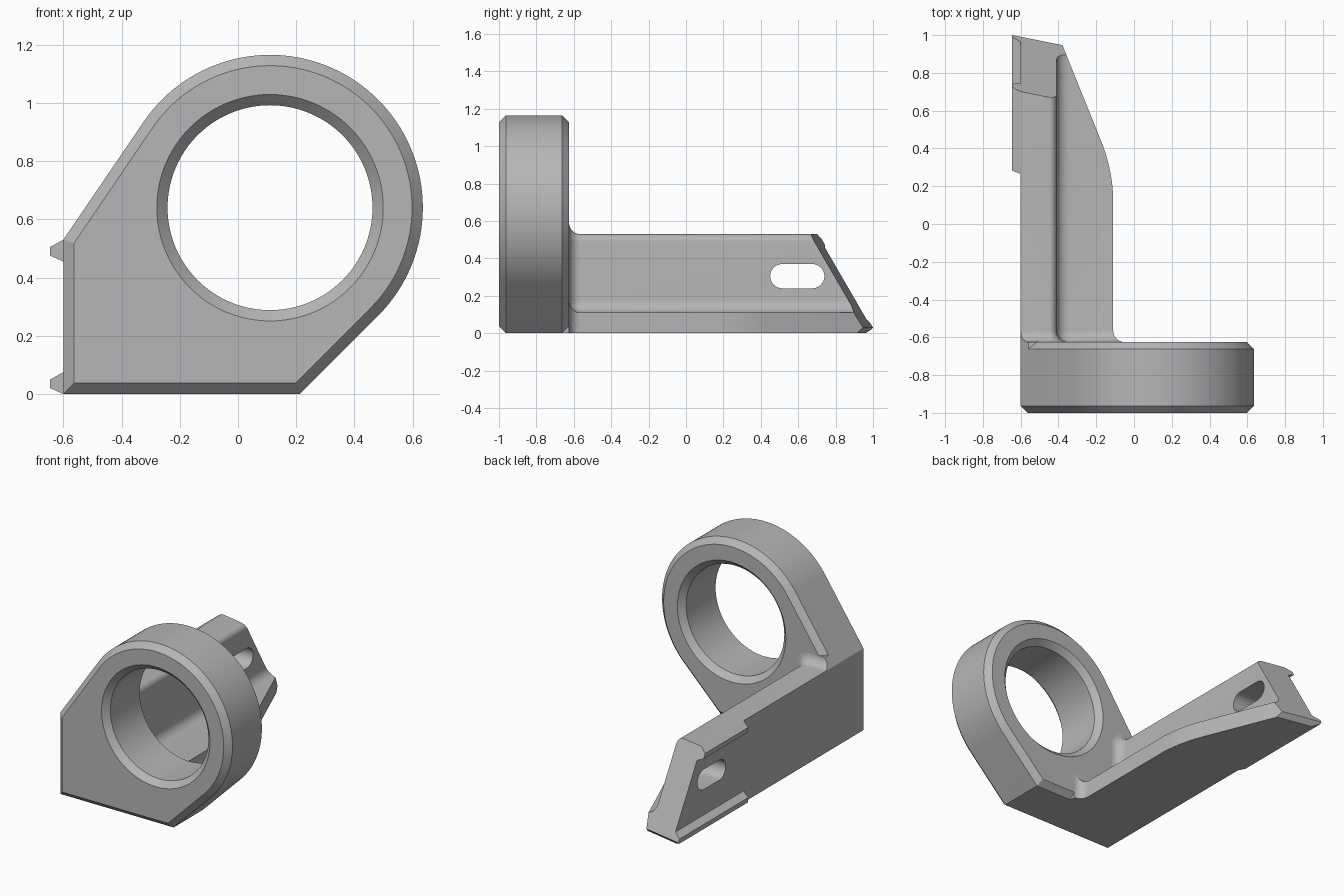
import bpy, bmesh
from math import sin, cos, tan, pi, radians, sqrt
from mathutils import Vector

cube = bpy.data.objects.get("Cube")
if cube:
    bpy.data.objects.remove(cube, do_unlink=True)

grey = bpy.data.materials.new("light grey")
grey.use_nodes = True
GREY = (0.47, 0.47, 0.47, 1)
grey.diffuse_color = GREY
grey.node_tree.nodes["Principled BSDF"].inputs["Base Color"].default_value = GREY


def arc(cx, cz, r, a0, a1, n):
    """Points on a circle arc, angles in degrees."""
    angles = [radians(a0 + (a1 - a0) * i / n) for i in range(n + 1)]
    return [(cx + r * cos(a), cz + r * sin(a)) for a in angles]


def loft(sections):
    """Solid through (y, outline) sections with equal point counts."""
    bm = bmesh.new()
    rings = [[bm.verts.new((x, y, z)) for x, z in pts] for y, pts in sections]
    n = len(rings[0])
    for a, b in zip(rings, rings[1:]):
        for i in range(n):
            j = (i + 1) % n
            bm.faces.new((a[i], a[j], b[j], b[i]))
    bm.faces.new(rings[0])
    bm.faces.new(rings[-1])
    bmesh.ops.remove_doubles(bm, verts=bm.verts, dist=1e-5)
    return bm


def trim(bm, point, normal):
    """Cut away everything on the normal side of a plane and cap the cut."""
    geom = bm.verts[:] + bm.edges[:] + bm.faces[:]
    bmesh.ops.bisect_plane(bm, geom=geom, dist=1e-6, plane_co=point,
                           plane_no=normal, clear_outer=True)
    rim = [e for e in bm.edges if e.is_boundary]
    if rim:
        bmesh.ops.holes_fill(bm, edges=rim, sides=0)


def make(name, bm):
    bmesh.ops.recalc_face_normals(bm, faces=bm.faces)
    mesh = bpy.data.meshes.new(name)
    bm.to_mesh(mesh)
    bm.free()
    obj = bpy.data.objects.new(name, mesh)
    bpy.context.collection.objects.link(obj)
    mesh.materials.append(grey)
    return obj


def select(obj):
    bpy.ops.object.select_all(action='DESELECT')
    obj.select_set(True)
    bpy.context.view_layer.objects.active = obj


def cut(obj, cutter):
    cutter.hide_render = True
    mod = obj.modifiers.new("cut", 'BOOLEAN')
    mod.operation = 'DIFFERENCE'
    mod.solver = 'EXACT'
    mod.object = cutter
    select(obj)
    bpy.ops.object.modifier_apply(modifier=mod.name)
    bpy.data.objects.remove(cutter, do_unlink=True)


# Ring housing: round top blended into a square foot, chamfered both ends
CX, CZ, R = 0.11, 0.64, 0.525
FRONT, BACK, CH = -1.0, -0.625, 0.037


def housing_outline(d):
    return ([(-0.6 + d, d), (0.2125 - 0.414 * d, d)]
            + arc(CX, CZ, R - d, -45, 145.8, 72)
            + [(-0.6 + d, 0.53 - 0.31 * d)])


housing = make("ring_housing", loft([
    (FRONT, housing_outline(CH)), (FRONT + CH, housing_outline(0)),
    (BACK - CH, housing_outline(0)), (BACK, housing_outline(CH))]))


# Bore with chamfered mouths
def circle(r):
    return arc(CX, CZ, r, 0, 360, 96)[:-1]


BORE = 0.352
cut(housing, make("bore_cutter", loft([
    (FRONT - CH, circle(BORE + 2 * CH)), (FRONT + CH, circle(BORE)),
    (BACK - CH, circle(BORE)), (BACK + CH, circle(BORE + 2 * CH))])))

# Arm: upright wall on a flange, flaring into the housing with a fillet
FIL = 0.06


def arm_outline(d):
    return ([(-0.6, 0), (-0.11 + d, 0), (-0.11 + d, 0.11 + d)]
            + arc(-0.345, 0.175, 0.065 - d, 270, 180, 8)
            + arc(-0.45, 0.49, 0.04 + d, 0, 90, 8)
            + [(-0.6 + 0.68 * d, 0.53 + d), (-0.6, 0.53)])


sections = [(-0.7, arm_outline(FIL))]
for i in range(9):
    t = FIL * (1 - cos(pi / 2 * i / 8))
    sections.append((BACK + t, arm_outline(FIL - sqrt(FIL**2 - (FIL - t)**2))))
sections.append((1.1, arm_outline(0)))
arm = loft(sections)

# Flange edge curves inward, then runs straight to the tip
BEND, TURN, START = 0.88, 22, 0.11
for i in range(2, 9):
    a = radians(TURN * i / 8)
    point = Vector((-0.11 - BEND * (1 - cos(a)), START + BEND * sin(a), 0))
    trim(arm, point, Vector((cos(a), sin(a), 0)))

# Slanted tip with a small lower bevel, shared by the arm and its rails
TIP = Vector((-0.645, 1.0, 0.03))


def trim_tip(bm):
    trim(bm, TIP, Vector((0.2, 1, 0.58)))
    trim(bm, TIP, Vector((0.2, 1, -1)))


trim_tip(arm)
arm_obj = make("arm", arm)

# Slot through the wall
bm = bmesh.new()
outline = arc(0.675, 0.305, 0.065, -90, 90, 16) + arc(0.515, 0.305, 0.065, 90, 270, 16)
face = bm.faces.new([bm.verts.new((-0.8, y, z)) for y, z in outline])
side = bmesh.ops.extrude_face_region(bm, geom=[face])["geom"]
bmesh.ops.translate(bm, vec=(0.6, 0, 0),
                    verts=[v for v in side if isinstance(v, bmesh.types.BMVert)])
cut(arm_obj, make("slot_cutter", bm))

# Two tapered rails along the outer side of the wall
parts = [housing, arm_obj]
for name, low, tip_low in (("upper_rail", 0.455, 0.475), ("lower_rail", 0.0, 0.02)):
    pts = [(-0.6, low), (-0.6, low + 0.075),
           (-0.645, tip_low + 0.03), (-0.645, tip_low)]
    rail = loft([(0.2, pts), (1.1, pts)])
    trim(rail, Vector((-0.6, 0.265, 0)), Vector((-0.4, -1, 0)))
    trim_tip(rail)
    parts.append(make(name, rail))

for obj in parts:
    select(obj)
    bpy.ops.object.shade_smooth_by_angle(angle=radians(20))
